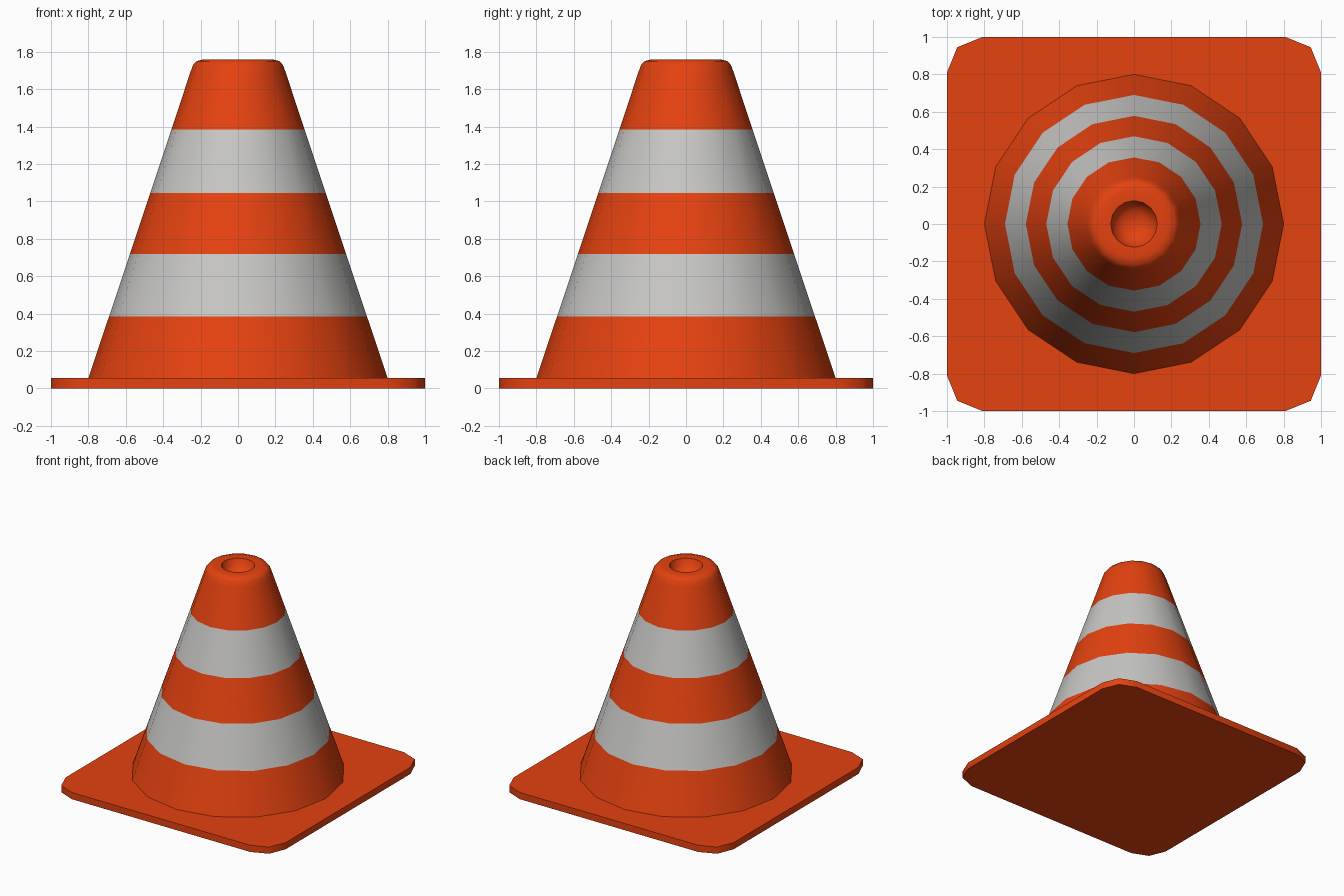
import bpy, bmesh, math

if "Cube" in bpy.data.objects:
    bpy.data.objects.remove(bpy.data.objects["Cube"])


def material(name, colour):
    m = bpy.data.materials.new(name)
    m.diffuse_color = (*colour, 1)
    m.use_nodes = True
    m.node_tree.nodes["Principled BSDF"].inputs["Base Color"].default_value = m.diffuse_color
    return m


orange = material("orange", (0.78, 0.054, 0.005))
grey = material("light grey", (0.57, 0.565, 0.55))


def make_object(name, bm, materials, angle):
    bmesh.ops.recalc_face_normals(bm, faces=bm.faces[:])
    mesh = bpy.data.meshes.new(name)
    bm.to_mesh(mesh)
    bm.free()
    for m in materials:
        mesh.materials.append(m)
    obj = bpy.data.objects.new(name, mesh)
    bpy.context.collection.objects.link(obj)
    bpy.ops.object.select_all(action='DESELECT')
    obj.select_set(True)
    bpy.context.view_layer.objects.active = obj
    bpy.ops.object.shade_smooth_by_angle(angle=math.radians(angle))
    return obj


# Square base plate with two-step rounded corners
H = 0.055
bm = bmesh.new()
corner = [(1, 0.81), (0.945, 0.945), (0.81, 1)]
outline = []
for q in range(4):
    c, s = round(math.cos(q * math.pi / 2)), round(math.sin(q * math.pi / 2))
    outline += [(x * c - y * s, x * s + y * c) for x, y in corner]
bottom = bm.faces.new([bm.verts.new((x, y, 0)) for x, y in outline])
top = bmesh.ops.extrude_face_region(bm, geom=[bottom], use_keep_orig=True)["geom"]
bmesh.ops.translate(bm, verts=[g for g in top if isinstance(g, bmesh.types.BMVert)],
                    vec=(0, 0, H))
make_object("base_plate", bm, [orange], 50)

# Sixteen-sided cone: stripes, rounded lip and hollow tip
SIDES = 16
profile = [(0.80, H), (0.69, 0.384), (0.578, 0.72), (0.469, 1.045), (0.356, 1.384),
           (0.255, 1.69), (0.24, 1.73), (0.222, 1.75), (0.185, 1.76), (0.125, 1.757),
           (0.11, 1.71), (0.07, 1.675)]
bm = bmesh.new()
rings = []
for r, z in profile:
    rings.append([bm.verts.new((r * math.cos(2 * math.pi * i / SIDES),
                                r * math.sin(2 * math.pi * i / SIDES), z))
                  for i in range(SIDES)])
for level, (a, b) in enumerate(zip(rings, rings[1:])):
    for i in range(SIDES):
        j = (i + 1) % SIDES
        f = bm.faces.new((a[i], a[j], b[j], b[i]))
        f.material_index = 1 if level in (1, 3) else 0
tip = bm.verts.new((0, 0, 1.665))
for i in range(SIDES):
    bm.faces.new((rings[-1][i], rings[-1][(i + 1) % SIDES], tip))
make_object("striped_cone", bm, [orange, grey], 50)
